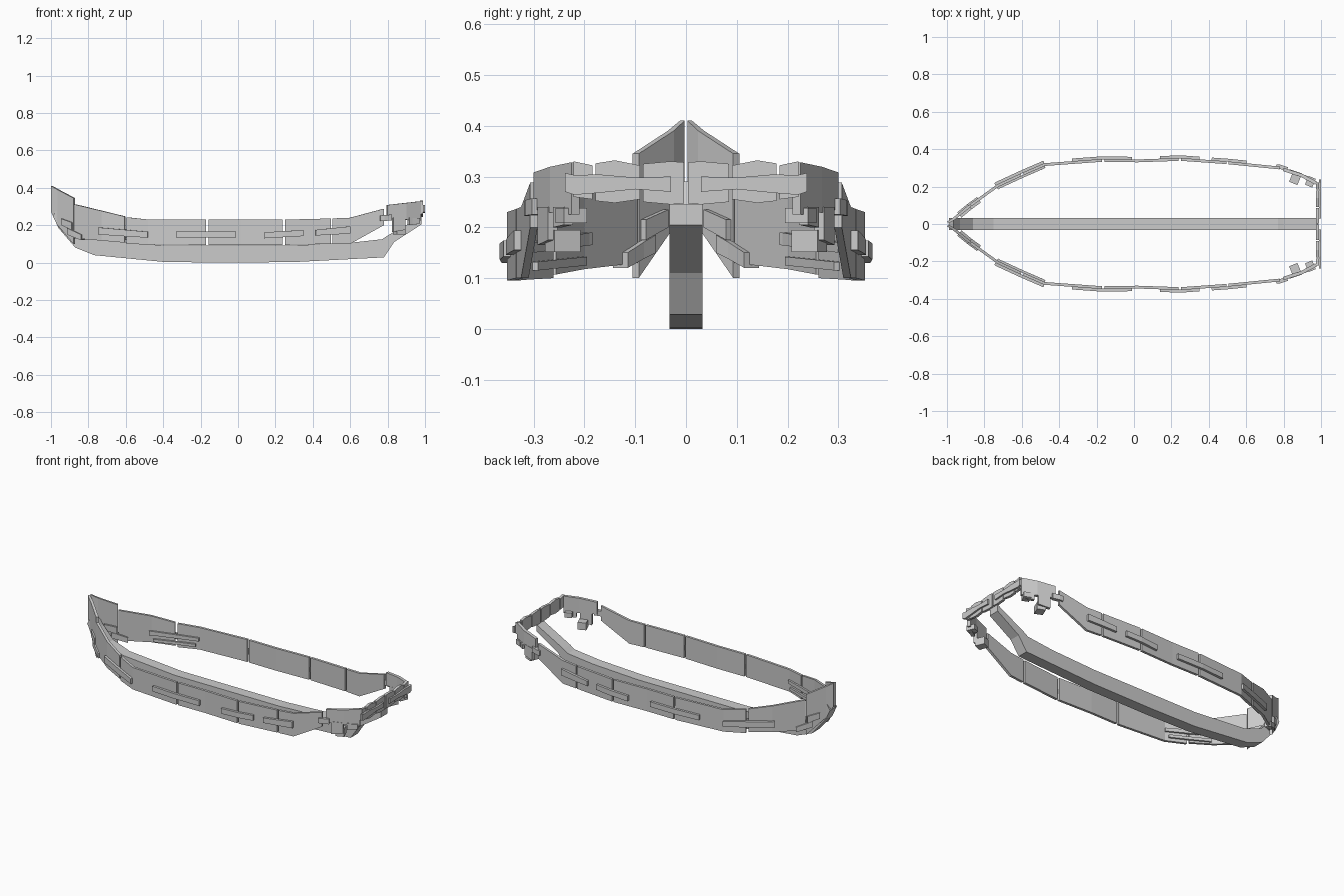
import bpy, bmesh
from mathutils import Vector, Matrix

if "Cube" in bpy.data.objects:
    bpy.data.objects.remove(bpy.data.objects["Cube"])

# hull stations: x, half width, bottom z, top z
HULL = [(-1, .012, .27, .41), (-.965, .036, .2, .39), (-.88, .105, .1, .345),
        (-.73, .213, .115, .262), (-.6, .273, .1, .243), (-.48, .325, .097, .23),
        (-.18, .347, .095, .23), (.02, .345, .095, .23), (.25, .353, .095, .23),
        (.5, .335, .1, .236), (.6, .325, .1, .24), (.78, .307, .2, .288),
        (.9, .268, .215, .318), (.98, .225, .225, .325)]


def at(x):
    for a, b in zip(HULL, HULL[1:]):
        if x <= b[0]:
            t = (x - a[0]) / (b[0] - a[0])
            return [p + (q - p) * t for p, q in zip(a, b)]
    return list(HULL[-1])


def normal(x):
    a, b = at(max(x - .03, -1)), at(min(x + .03, .98))
    return Vector((-(b[1] - a[1]), b[0] - a[0], 0)).normalized()


def finish(name, bm, mirror=True):
    bmesh.ops.recalc_face_normals(bm, faces=bm.faces)
    me = bpy.data.meshes.new(name)
    bm.to_mesh(me)
    bm.free()
    ob = bpy.data.objects.new(name, me)
    bpy.context.collection.objects.link(ob)
    if mirror:
        m = ob.modifiers.new("mirror", 'MIRROR')
        m.use_axis = (False, True, False)
    return ob


def loft(name, rings, mirror=True):
    bm = bmesh.new()
    vs = [[bm.verts.new(p) for p in r] for r in rings]
    n = len(rings[0])
    for a, b in zip(vs, vs[1:]):
        for i in range(n):
            bm.faces.new((a[i], a[(i + 1) % n], b[(i + 1) % n], b[i]))
    bm.faces.new(vs[0])
    bm.faces.new(vs[-1])
    return finish(name, bm, mirror)


def strip(name, x0, x1, span=None, inner=-.015, outer=0):
    """Board following the hull; span gives ((z0,z1) at start, (z0,z1) at end)."""
    xs = [x0] + [s[0] for s in HULL if x0 < s[0] < x1] + [x1]
    rings = []
    for x in xs:
        _, y, zb, zt = at(x)
        if span:
            t = (x - x0) / (x1 - x0)
            zb, zt = [p + (q - p) * t for p, q in zip(*span)]
        n = normal(x)
        pi, po = Vector((x, y, 0)) + n * inner, Vector((x, y, 0)) + n * outer
        pi.y = max(pi.y, .003)
        rings.append([(p.x, p.y, z) for p, z in ((pi, zb), (po, zb), (po, zt), (pi, zt))])
    return loft(name, rings)


def box(name, c, size, rz=0):
    bm = bmesh.new()
    bmesh.ops.create_cube(bm, size=1, matrix=Matrix.Translation(c) @
                          Matrix.Rotation(rz, 4, 'Z') @ Matrix.Diagonal((*size, 1)))
    return finish(name, bm)


# keel beam with raised stem and stern
PROFILE = [(-.99, .25), (-.96, .185), (-.87, .08), (-.77, .04), (-.4, .004), (-.1, 0),
           (.3, .003), (.78, .028), (.835, .11), (.982, .205), (.982, .245), (.8, .145),
           (.77, .125), (.6, .106), (.3, .092), (-.4, .092), (-.75, .12), (-.86, .16),
           (-.93, .235), (-.965, .29)]
loft("keel", [[(x, y, z) for x, z in PROFILE] for y in (-.033, .033)], False)

# bow cheeks and side planks, separated by narrow gaps
strip("bow_plank", -1, -.88)
bow = ((.13, .312), (.107, .247))
strip("side_plank_bow", -.877, -.607, bow)
for i, (a, b) in enumerate([(-.595, -.171), (-.159, .239), (.251, .496), (.506, .78)]):
    strip(f"side_plank_{i}", a, b)

# outer battens covering the joints
for i, (a, b, s) in enumerate([
        (-.74, -.48, ((.15, .188), (.133, .165))),
        (-.33, -.01, ((.135, .166), (.135, .166))),
        (.14, .35, ((.13, .162), (.142, .174))),
        (.415, .6, ((.145, .175), (.155, .194)))]):
    strip(f"joint_batten_{i}", a, b, s, -.002, .014)

# inner battens near the bow
strip("inner_batten_upper", -.74, -.48, ((.165, .19), (.15, .17)), -.026, -.013)
strip("inner_batten_lower", -.72, -.5, ((.125, .142), (.115, .132)), -.026, -.013)

# stepped bow clamps
strip("bow_clamp_upper", -.94, -.885, ((.2, .235), (.175, .215)), -.028, .008)
strip("bow_clamp_lower", -.91, -.835, ((.15, .185), (.12, .15)), -.028, .008)

# stern quarter boards with links and hanging lugs
strip("stern_quarter", .8, .978, ((.235, .308), (.225, .328)), -.018)
strip("quarter_link", .76, .82, ((.222, .252), (.225, .257)), -.012, .01)
strip("quarter_tooth_front", .83, .895, ((.165, .24), (.175, .24)), -.018, .002)
strip("quarter_tooth_rear", .915, .955, ((.2, .24), (.205, .24)), -.018, .002)
box("lug_front", (.862, .243, .173), (.048, .056, .044), -.4)
box("lug_rear", (.943, .226, .223), (.042, .05, .03), -.4)


# transom boards and battens with gently waisted edges
def transom(name, x0, x1, pts):
    loft(name, [[(x0, y, a), (x1, y, a), (x1, y, b), (x0, y, b)] for y, a, b in pts])


transom("transom_centre", .974, .99, [(.004, .247, .328), (.03, .245, .33), (.085, .25, .325)])
transom("transom_middle", .974, .99, [(.091, .255, .322), (.14, .248, .332), (.178, .252, .326)])
transom("transom_outer", .972, .988, [(.184, .255, .322), (.222, .26, .33)])
transom("transom_batten", .988, 1, [(.03, .27, .3), (.1, .275, .298), (.17, .268, .304),
                                    (.22, .264, .303), (.238, .27, .307)])
